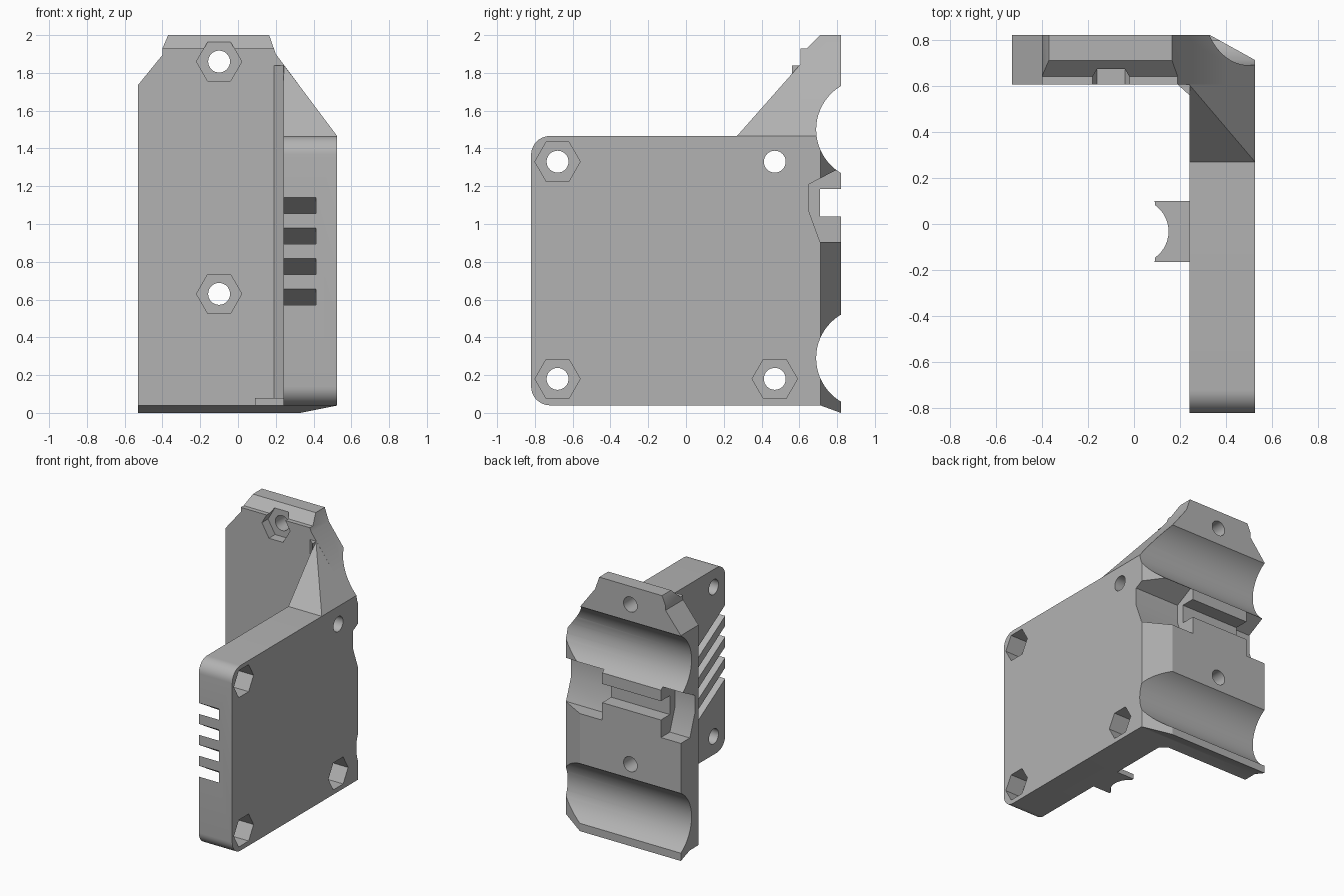
import bpy, bmesh, math
from mathutils import Vector

old = bpy.data.objects.get("Cube")
if old:
    bpy.data.objects.remove(old)

grey = bpy.data.materials.new("plain_grey")
grey.use_nodes = True
grey.diffuse_color = (0.45, 0.45, 0.45, 1)
grey.node_tree.nodes["Principled BSDF"].inputs["Base Color"].default_value = (0.45, 0.45, 0.45, 1)


def add(name, bm):
    bmesh.ops.recalc_face_normals(bm, faces=bm.faces)
    mesh = bpy.data.meshes.new(name)
    bm.to_mesh(mesh)
    bm.free()
    mesh.materials.append(grey)
    obj = bpy.data.objects.new(name, mesh)
    bpy.context.collection.objects.link(obj)
    return obj


def prism(name, axis, pts, lo, hi):
    """Extrude a 2D outline along an axis."""
    place = {"x": lambda a, b, t: (t, a, b),
             "y": lambda a, b, t: (a, t, b),
             "z": lambda a, b, t: (a, b, t)}[axis]
    bm = bmesh.new()
    rings = [[bm.verts.new(place(a, b, t)) for a, b in pts] for t in (lo, hi)]
    n = len(pts)
    for ring in rings:
        bm.faces.new(ring)
    for i in range(n):
        j = (i + 1) % n
        bm.faces.new((rings[0][i], rings[0][j], rings[1][j], rings[1][i]))
    return add(name, bm)


def arc(cx, cy, r, start, end, n):
    return [(cx + r * math.cos(math.radians(start + (end - start) * i / n)),
             cy + r * math.sin(math.radians(start + (end - start) * i / n)))
            for i in range(n + 1)]


def circle(cx, cy, r, n):
    return arc(cx, cy, r, 0, 360, n)[:-1]


def combine(target, tool, operation):
    """Apply a boolean and discard the tool."""
    mod = target.modifiers.new("combine", "BOOLEAN")
    mod.object, mod.operation, mod.solver = tool, operation, "EXACT"
    graph = bpy.context.evaluated_depsgraph_get()
    mesh = bpy.data.meshes.new_from_object(target.evaluated_get(graph))
    target.modifiers.clear()
    target.data = mesh
    bpy.data.objects.remove(tool)


LEFT, INNER, RIGHT, FRONT, BACK = -0.53, 0.24, 0.525, 0.605, 0.82

# Back plate: side profile limited by its front outline
body = prism("carriage_bracket", "x",
             [(FRONT, 0.04), (0.71, 0.04), (BACK, 0), (BACK, 2), (0.71, 2),
              (0.64, 1.93), (FRONT, 1.93)], LEFT, RIGHT)
outline = [(LEFT - 0.1, -0.1), (RIGHT + 0.1, -0.1), (RIGHT + 0.1, 1.331), (0.2, 1.9),
           (0.165, 2.05), (0.165, 2), (-0.37, 2), (-0.4, 1.93), (-0.4, 1.895),
           (LEFT, 1.735), (LEFT - 0.1, 1.61)]
outline[4] = (0.165, 2.0)
del outline[5]
combine(body, prism("outline", "y", outline, 0.5, 0.9), "INTERSECT")

# Side plate with rounded front corners
side = (arc(-0.72, 0.14, 0.1, 270, 180, 10) + arc(-0.72, 1.366, 0.1, 180, 90, 10)
        + [(0.7, 1.466), (0.7, 0.04)])
combine(body, prism("side_plate", "x", side, INNER, RIGHT), "UNION")

# Gusset above the side plate
bm = bmesh.new()
for p in [(INNER, 0.27, 1.4), (RIGHT, 0.27, 1.4), (INNER, 0.7, 1.4), (RIGHT, 0.7, 1.4),
          (INNER, 0.27, 1.466), (RIGHT, 0.27, 1.466), (RIGHT, 0.7, 1.466),
          (INNER, FRONT, 1.845), (INNER, 0.7, 1.845)]:
    bm.verts.new(p)
bmesh.ops.convex_hull(bm, input=bm.verts)
combine(body, add("gusset", bm), "UNION")

# Inner corner bevel and small cable rest
combine(body, prism("corner_bevel", "z", [(0.19, 0.63), (0.19, FRONT), (INNER, 0.56),
                    (INNER + 0.004, 0.56), (INNER + 0.004, 0.63)], 0.04, 1.84), "UNION")
rest = [(0.26, -0.165), (0.09, -0.165)] + arc(0.01, -0.032, 0.14, -55, 55, 14) + [(0.09, 0.1), (0.26, 0.1)]
combine(body, prism("cable_rest", "z", rest, 0.04, 0.08), "UNION")

# Bevel on the rear outer edge
combine(body, prism("edge_cut", "z", [(0.33, BACK), (RIGHT, 0.712), (0.7, 0.615), (0.7, 0.95),
                    (0.33, 0.95)], -0.1, 2.1), "DIFFERENCE")

# Two bearing grooves
for z in (0.29, 1.5):
    combine(body, prism("groove_cut", "x", circle(0.957, z, 0.268, 64), -0.7, 0.7), "DIFFERENCE")

# Belt pockets at both ends, joined by a narrow slot
pocket = [(0.65, 1.07), (0.71, 0.905), (0.9, 0.905), (0.9, 1.34), (0.65, 1.21)]
for lo, hi in ((-0.7, -0.36), (0.14, 0.7)):
    combine(body, prism("pocket_cut", "x", pocket, lo, hi), "DIFFERENCE")
slot = [(0.71, 1.04), (0.9, 1.04), (0.9, 1.185), (0.71, 1.185)]
combine(body, prism("belt_cut", "x", slot, -0.45, 0.25), "DIFFERENCE")

# Bolt holes and nut recesses in the side plate
for y, z, nut in ((-0.68, 1.33, True), (0.47, 1.33, False), (-0.68, 0.18, True), (0.47, 0.18, True)):
    combine(body, prism("bolt_cut", "x", circle(y, z, 0.058, 32), 0.1, 0.7), "DIFFERENCE")
    if nut:
        combine(body, prism("nut_cut", "x", circle(y, z, 0.12, 6), RIGHT - 0.14, 0.7), "DIFFERENCE")

# Bolt holes and nut recesses in the back plate
for z in (0.63, 1.86):
    combine(body, prism("bolt_cut", "y", circle(-0.1, z, 0.058, 32), 0.5, 0.9), "DIFFERENCE")
    combine(body, prism("nut_cut", "y", circle(-0.1, z, 0.12, 6), 0.5, 0.68), "DIFFERENCE")

# Sloping vents, open to the front and inside
for i in range(4):
    z = 0.572 + 0.161 * i
    vent = [(-0.88, z + 0.036), (-0.3, z - 0.312), (-0.3, z - 0.228), (-0.88, z + 0.12)]
    combine(body, prism("vent_cut", "x", vent, 0.2, 0.412), "DIFFERENCE")

# Smooth the round parts and keep the edges crisp
bpy.ops.object.select_all(action="DESELECT")
body.select_set(True)
bpy.context.view_layer.objects.active = body
bpy.ops.object.shade_smooth_by_angle(angle=math.radians(25))
